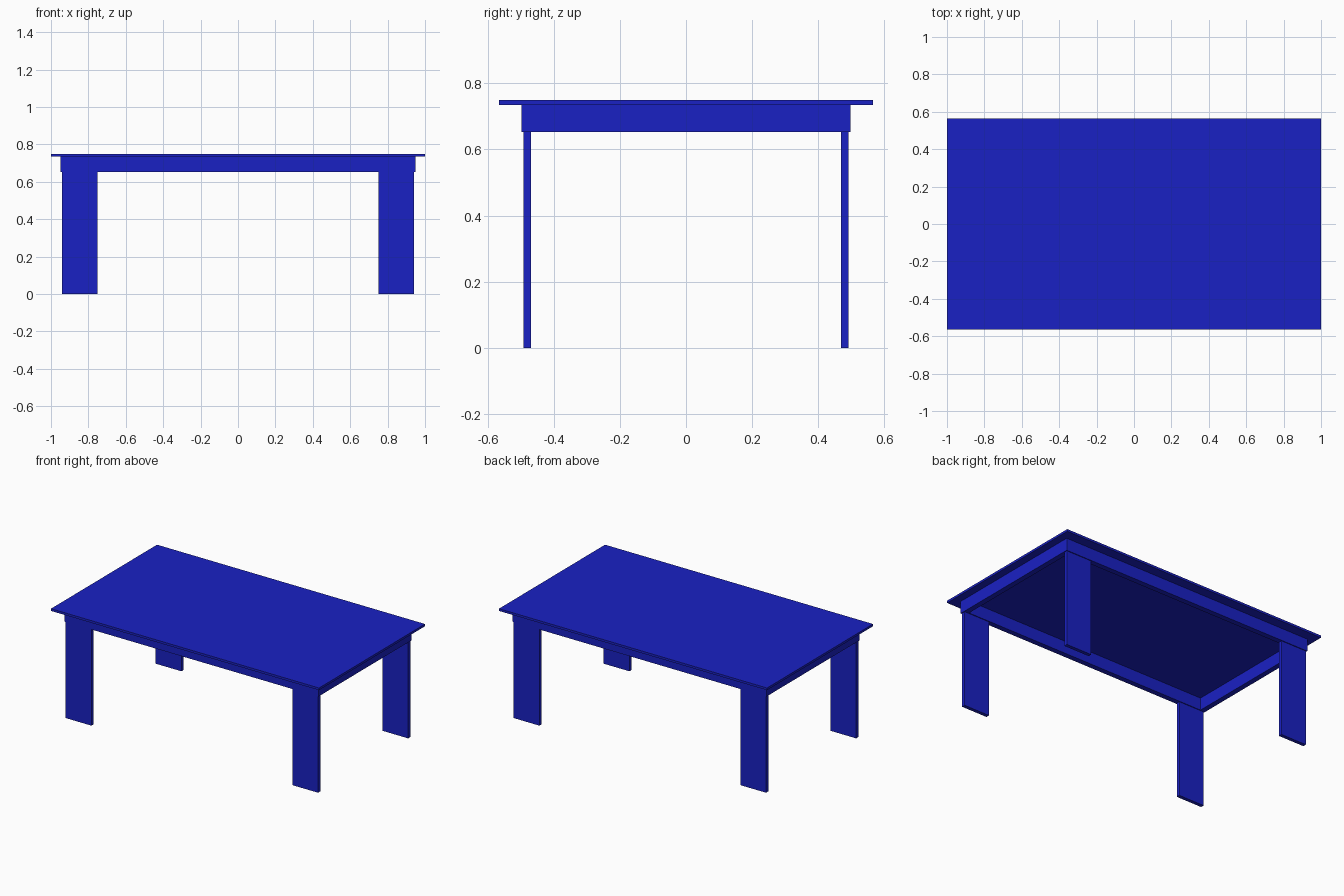
import bpy

if "Cube" in bpy.data.objects:
    bpy.data.objects.remove(bpy.data.objects["Cube"])

blue = bpy.data.materials.new("blue_paint")
blue.diffuse_color = (0.01, 0.015, 0.55, 1)
blue.use_nodes = True
blue.node_tree.nodes["Principled BSDF"].inputs["Base Color"].default_value = blue.diffuse_color


def box(name, x0, x1, y0, y1, z0, z1):
    """Axis-aligned box spanning the given ranges."""
    bpy.ops.mesh.primitive_cube_add(size=1)
    ob = bpy.context.object
    ob.name = name
    ob.scale = (x1 - x0, y1 - y0, z1 - z0)
    ob.location = ((x0 + x1) / 2, (y0 + y1) / 2, (z0 + z1) / 2)
    bpy.ops.object.transform_apply(location=True, rotation=True, scale=True)
    ob.data.materials.append(blue)
    return ob


AX, AY, T = 0.948, 0.498, 0.036   # apron outer half-sizes and board thickness
Z_APRON, Z_TOP = 0.652, 0.735

# Thin table top
box("table_top", -1, 1, -0.565, 0.565, Z_TOP, 0.75)

# Apron boards: long rails front and back, short rails between them
for name, s in (("front", -1), ("back", 1)):
    y0, y1 = sorted((s * AY, s * (AY - T)))
    box(name + "_apron", -AX, AX, y0, y1, Z_APRON, Z_TOP)
for name, s in (("left", -1), ("right", 1)):
    x0, x1 = sorted((s * AX, s * (AX - T)))
    box(name + "_apron", x0, x1, -AY + T, AY - T, Z_APRON, Z_TOP)

# Flat plank legs under the long rails
for side, sx in (("left", -1), ("right", 1)):
    for end, sy in (("front", -1), ("back", 1)):
        x0, x1 = sorted((sx * 0.75, sx * 0.942))
        y0, y1 = sorted((sy * 0.468, sy * 0.492))
        box(f"{end}_{side}_leg", x0, x1, y0, y1, 0, Z_APRON)
